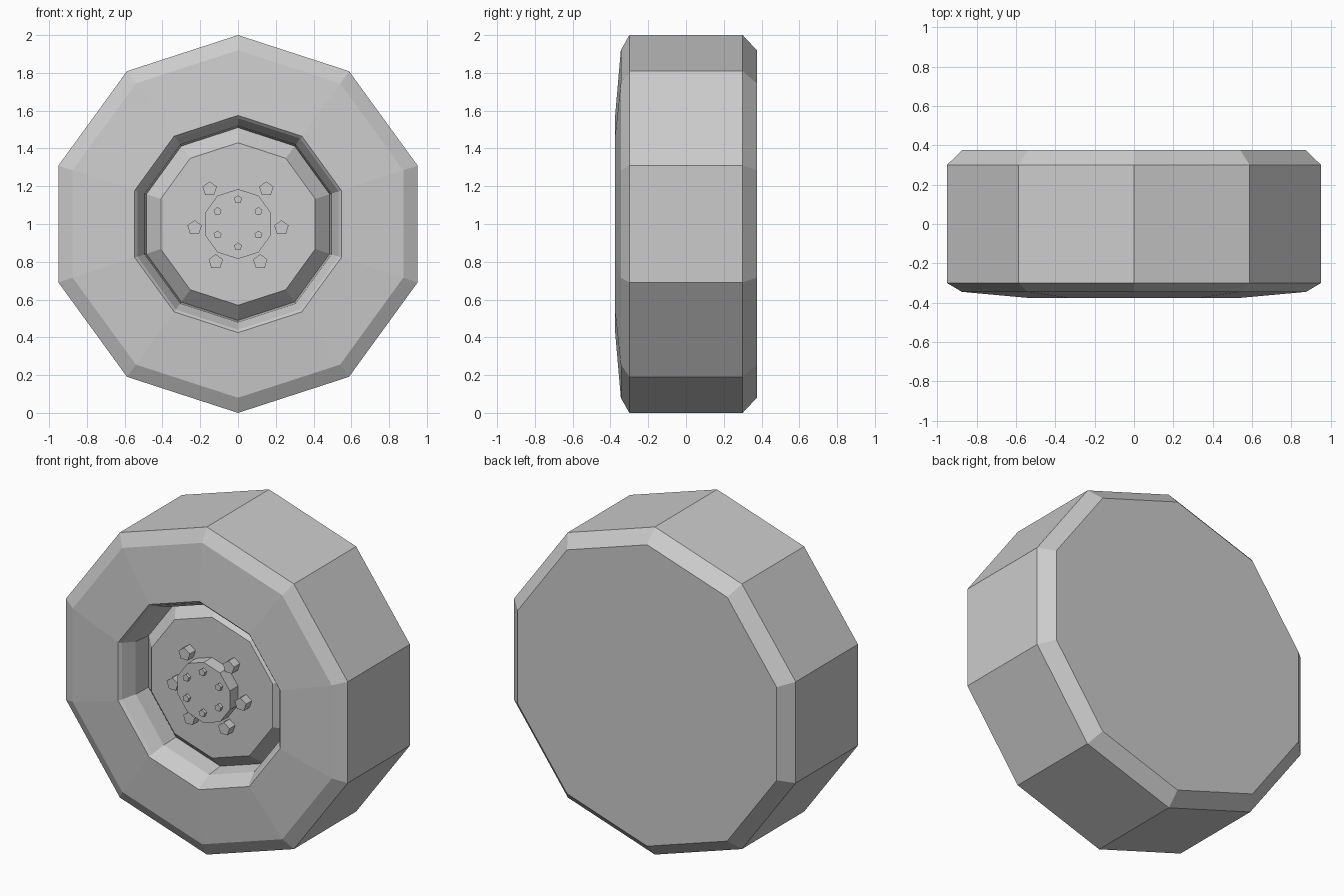
import bpy, bmesh
from math import sin, cos, pi, radians

if "Cube" in bpy.data.objects:
    bpy.data.objects.remove(bpy.data.objects["Cube"])


def lathe(name, profile, sides=10, cx=0, cz=1):
    """Capped faceted solid around the y axis from (radius, y) pairs."""
    bm = bmesh.new()
    rings = [[bm.verts.new((cx + r * sin(2 * pi * i / sides), y,
                            cz + r * cos(2 * pi * i / sides)))
              for i in range(sides)] for r, y in profile]
    for a, b in zip(rings, rings[1:]):
        for i in range(sides):
            j = (i + 1) % sides
            bm.faces.new((a[i], a[j], b[j], b[i]))
    bm.faces.new(rings[0])
    bm.faces.new(rings[-1])
    bmesh.ops.recalc_face_normals(bm, faces=bm.faces)
    mesh = bpy.data.meshes.new(name)
    bm.to_mesh(mesh)
    bm.free()
    ob = bpy.data.objects.new(name, mesh)
    bpy.context.collection.objects.link(ob)
    return ob


# tyre with recessed rim and raised wheel disc
lathe("tyre_and_rim", [(0.92, 0.375), (1, 0.30), (1, -0.30), (0.92, -0.345),
                       (0.575, -0.375), (0.56, -0.36), (0.52, -0.28),
                       (0.51, -0.17), (0.43, -0.25)])

# hub cap
lathe("hub", [(0.185, -0.24), (0.185, -0.33)])

# small hub bolts
for k in range(6):
    a = radians(60 * k)
    lathe("hub_bolt", [(0.022, -0.32), (0.022, -0.35)], 5,
          0.125 * sin(a), 1.005 + 0.125 * cos(a))

# wheel nuts
for x, z in ((0.15, 1.185), (0.23, 0.98), (0.118, 0.80)):
    for s in (-1, 1):
        lathe("wheel_nut", [(0.04, -0.24), (0.04, -0.305)], 5, s * x, z)
